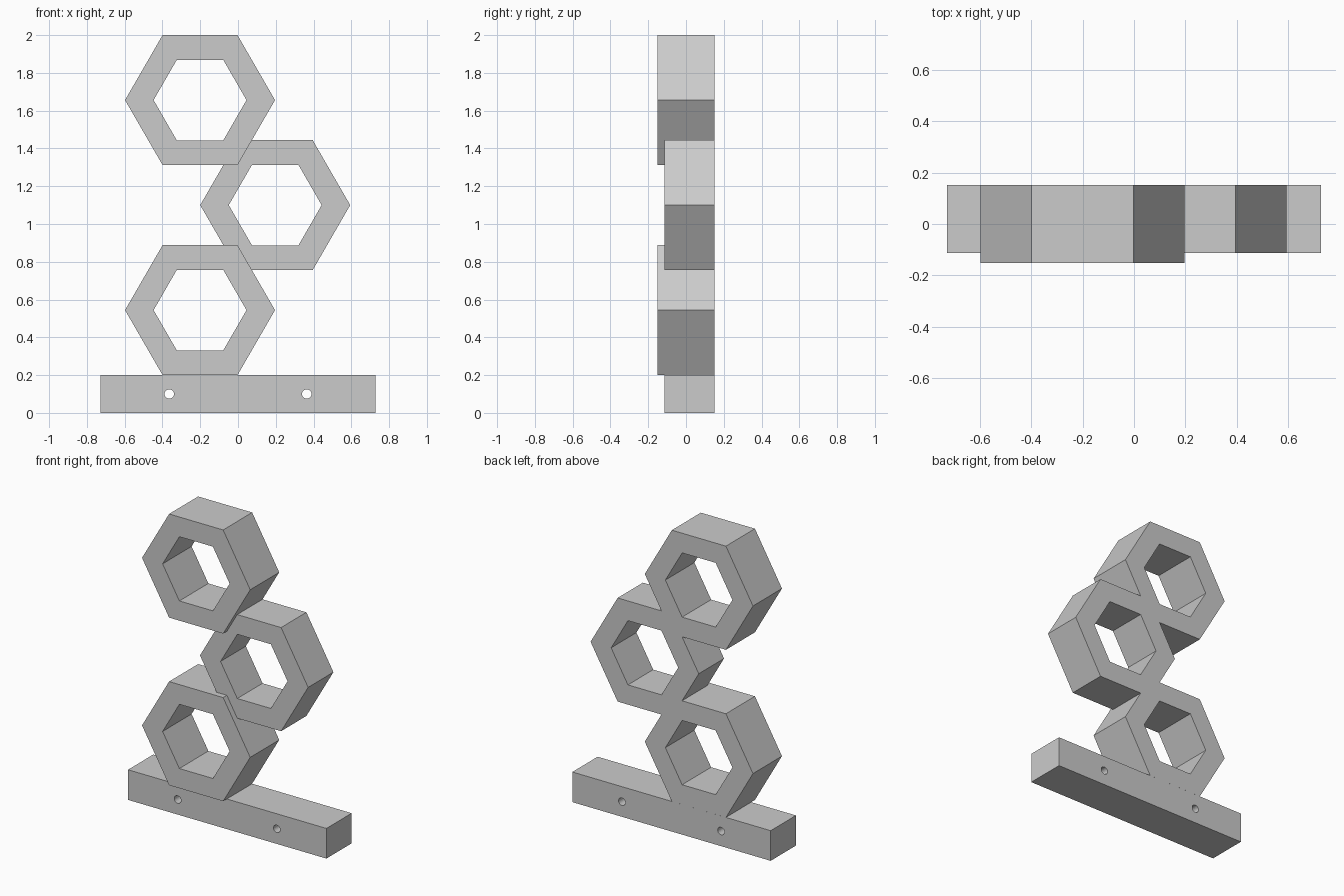
import bpy, bmesh
from math import cos, sin, tau

cube = bpy.data.objects.get("Cube")
if cube:
    bpy.data.objects.remove(cube, do_unlink=True)

BACK, RING_FRONT, BASE_FRONT = 0.152, -0.152, -0.113
OUTER, INNER = 0.397, 0.246

grey = bpy.data.materials.new("plain_grey")
grey.use_nodes = True
grey.diffuse_color = (0.6, 0.6, 0.6, 1)
grey.node_tree.nodes["Principled BSDF"].inputs["Base Color"].default_value = grey.diffuse_color


def add_object(name, bm):
    bmesh.ops.recalc_face_normals(bm, faces=bm.faces[:])
    mesh = bpy.data.meshes.new(name)
    bm.to_mesh(mesh)
    bm.free()
    mesh.materials.append(grey)
    obj = bpy.data.objects.new(name, mesh)
    bpy.context.collection.objects.link(obj)
    return obj


def prism(name, centre, radius, sides, y0, y1):
    """Solid regular prism running along y."""
    bm = bmesh.new()
    cx, cz = centre
    face = bm.faces.new([bm.verts.new((cx + radius * cos(tau * i / sides), y0,
                                       cz + radius * sin(tau * i / sides)))
                         for i in range(sides)])
    new = bmesh.ops.extrude_face_region(bm, geom=[face])["geom"]
    bmesh.ops.translate(bm, vec=(0, y1 - y0, 0),
                        verts=[v for v in new if isinstance(v, bmesh.types.BMVert)])
    return add_object(name, bm)


def cut(obj, centre, radius, sides=6):
    """Cut a straight prism-shaped opening through an object."""
    cutter = prism(obj.name + "_cutter", centre, radius, sides, -0.4, 0.4)
    cutter.hide_render = True
    cutter.hide_set(True)
    mod = obj.modifiers.new("opening", "BOOLEAN")
    mod.operation, mod.solver, mod.object = "DIFFERENCE", "EXACT", cutter
    bpy.context.view_layer.objects.active = obj
    bpy.ops.object.modifier_apply(modifier=mod.name)
    bpy.data.objects.remove(cutter, do_unlink=True)


# Hexagonal rings, stacked in a zigzag
low, mid, high = (-0.201, 0.544), (0.197, 1.1), (-0.201, 1.656)
for name, centre, front in (("lower_ring", low, RING_FRONT),
                            ("middle_ring", mid, BASE_FRONT),
                            ("upper_ring", high, RING_FRONT)):
    ring = prism(name, centre, OUTER, 6, front, BACK)
    cut(ring, centre, INNER)
    if centre == mid:  # notch where the outer rings pass through
        cut(ring, low, OUTER)
        cut(ring, high, OUTER)

# Base bar with two screw holes
bm = bmesh.new()
bmesh.ops.create_cube(bm, size=1)
bmesh.ops.scale(bm, vec=(1.456, BACK - BASE_FRONT, 0.2), verts=bm.verts)
bmesh.ops.translate(bm, vec=(0, (BACK + BASE_FRONT) / 2, 0.1), verts=bm.verts)
base = add_object("base_bar", bm)
for x in (-0.364, 0.364):
    cut(base, (x, 0.1), 0.025, 24)
